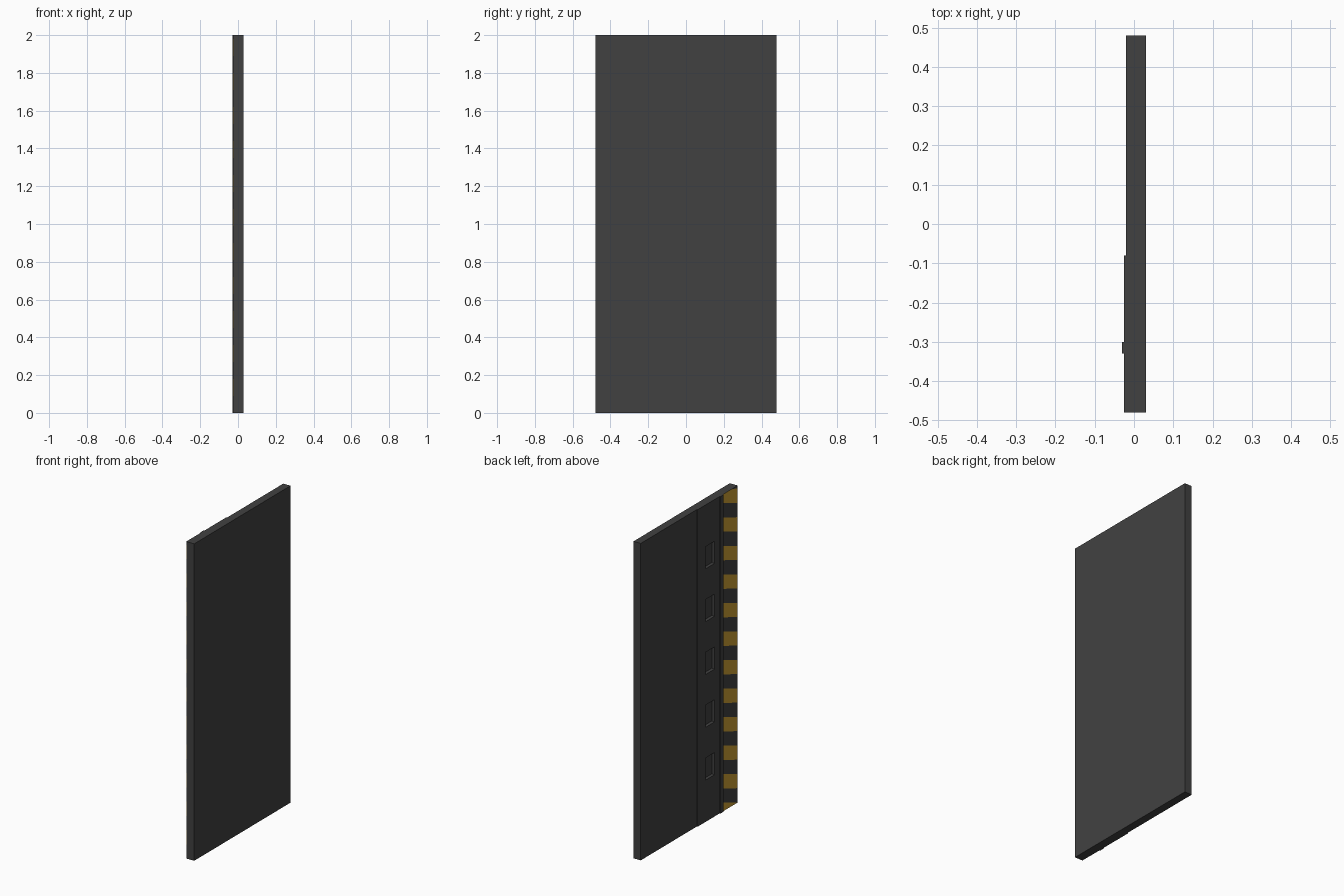
import bpy, bmesh
from mathutils import Vector, Matrix

if "Cube" in bpy.data.objects:
    bpy.data.objects.remove(bpy.data.objects["Cube"])


def material(name, rgb):
    m = bpy.data.materials.new(name)
    m.diffuse_color = (*rgb, 1)
    m.use_nodes = True
    m.node_tree.nodes["Principled BSDF"].inputs["Base Color"].default_value = m.diffuse_color
    return m


DARK = material("dark_grey", (0.053, 0.053, 0.053))
YELLOW = material("warning_yellow", (0.60, 0.35, 0.035))


def add_box(bm, x, y, z):
    """Add a box given its (min, max) range on each axis."""
    size = Vector((x[1] - x[0], y[1] - y[0], z[1] - z[0]))
    mid = Vector((sum(x) / 2, sum(y) / 2, sum(z) / 2))
    bmesh.ops.create_cube(bm, size=1, matrix=Matrix.Translation(mid) @ Matrix.Diagonal((*size, 1)))


def finish(bm, name, *mats):
    me = bpy.data.meshes.new(name)
    bm.to_mesh(me)
    bm.free()
    for m in mats:
        me.materials.append(m)
    ob = bpy.data.objects.new(name, me)
    bpy.context.collection.objects.link(ob)
    return ob


def box(name, x, y, z):
    bm = bmesh.new()
    add_box(bm, x, y, z)
    return finish(bm, name, DARK)


# Door slab, raised plate and narrow rib
slab = box("door_slab", (-0.02, 0.03), (-0.48, 0.48), (0, 2))
plate = box("raised_plate", (-0.025, -0.02), (-0.30, -0.08), (0, 2))
box("edge_rib", (-0.03, -0.02), (-0.33, -0.30), (0, 2))

# Five recessed grips cut through the plate into the slab
bm = bmesh.new()
for i in range(5):
    c = (i + 1) / 3
    add_box(bm, (-0.05, -0.005), (-0.25, -0.16), (c - 0.07, c + 0.07))
cutter = finish(bm, "grip_cutter", DARK)
cutter.hide_render = True
for ob in (slab, plate):
    mod = ob.modifiers.new("grips", "BOOLEAN")
    mod.operation = "DIFFERENCE"
    mod.solver = "EXACT"
    mod.object = cutter
    bpy.context.view_layer.objects.active = ob
    bpy.ops.object.modifier_apply(modifier=mod.name)
bpy.data.objects.remove(cutter)

# Hazard strip: slanted cuts, alternate bands painted yellow
SLOPE, BAND, TOP = 0.37, 0.09, 1.98
bm = bmesh.new()
add_box(bm, (-0.025, -0.02), (-0.48, -0.33), (0, 2))
for k in range(24):
    bmesh.ops.bisect_plane(bm, geom=bm.verts[:] + bm.edges[:] + bm.faces[:],
                           plane_co=(0, -0.48, TOP - BAND * k), plane_no=(0, -SLOPE, 1))
for f in bm.faces:
    c = f.calc_center_median()
    band = (TOP - (c.z - SLOPE * (c.y + 0.48))) // BAND
    if band % 2 == 0 and abs(f.normal.z) < 0.5:
        f.material_index = 1
finish(bm, "hazard_strip", DARK, YELLOW)
